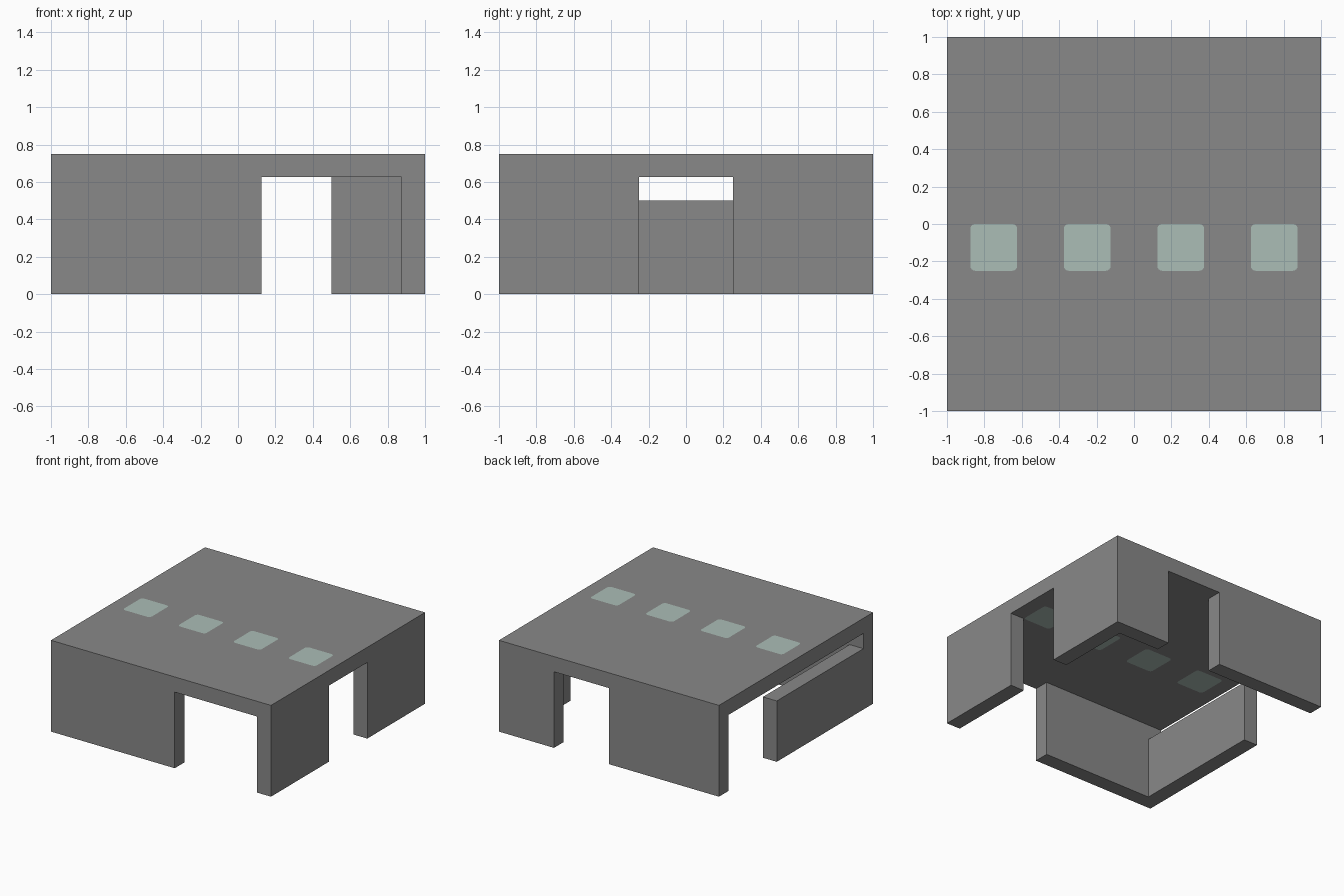
import bpy, bmesh
from mathutils import Vector

old = bpy.data.objects.get("Cube")
if old:
    bpy.data.objects.remove(old, do_unlink=True)

WALL = 0.125           # wall and roof thickness
HEIGHT = 0.75
IN = 1 - WALL          # inner face of the walls
CEIL = HEIGHT - WALL


def material(name, color):
    mat = bpy.data.materials.new(name)
    mat.use_nodes = True
    mat.diffuse_color = color
    mat.node_tree.nodes["Principled BSDF"].inputs["Base Color"].default_value = color
    return mat


concrete = material("concrete grey", (0.25, 0.25, 0.25, 1))
glass = material("pale green glass", (0.41, 0.51, 0.47, 1))


def block(name, lo, hi, mat, radius=0):
    """Box between two corners, with optional rounded upright edges."""
    lo, hi = Vector(lo), Vector(hi)
    bm = bmesh.new()
    bmesh.ops.create_cube(bm, size=1)
    for v in bm.verts:
        v.co = (lo + hi) / 2 + v.co * (hi - lo)
    if radius:
        upright = [e for e in bm.edges
                   if abs(e.verts[0].co.z - e.verts[1].co.z) > 0.01]
        bmesh.ops.bevel(bm, geom=upright, offset=radius, segments=4,
                        profile=0.5, affect='EDGES')
    mesh = bpy.data.meshes.new(name)
    bm.to_mesh(mesh)
    bm.free()
    mesh.materials.append(mat)
    obj = bpy.data.objects.new(name, mesh)
    bpy.context.collection.objects.link(obj)
    return obj


def cut(target, cutter):
    """Subtract the cutter from the target and discard the cutter."""
    cutter.hide_render = True
    mod = target.modifiers.new("cut", 'BOOLEAN')
    mod.operation = 'DIFFERENCE'
    mod.solver = 'EXACT'
    mod.object = cutter
    bpy.context.view_layer.objects.active = target
    bpy.ops.object.modifier_apply(modifier=mod.name)
    bpy.data.objects.remove(cutter, do_unlink=True)


# Building shell: walls and flat roof
shell = block("building_shell", (-1, -1, 0), (1, 1, HEIGHT), concrete)

# Room, doorways and the half-height wall on the -x side
LOW, OUT = -0.2, 1.2
openings = {
    "room": ((-IN, -IN, LOW), (IN, IN, CEIL)),
    "front_doorway": ((0.125, -OUT, LOW), (IN, -0.5, CEIL)),
    "back_doorway": ((0, 0.5, LOW), (0.5, OUT, CEIL)),
    "east_doorway": ((0.5, -0.25, LOW), (OUT, 0.25, CEIL)),
    "west_gap": ((-OUT, 0.25, LOW), (-0.5, IN, CEIL)),
    "west_window": ((-OUT, -IN, 0.5), (-0.5, 0.5, CEIL)),
}
for name, (lo, hi) in openings.items():
    cut(shell, block(name + "_cutter", lo, hi, concrete))

# Row of four skylights set flush through the roof
for i in range(4):
    x = -0.75 + i * 0.5
    a, b = (x - 0.125, -0.25), (x + 0.125, 0)
    cut(shell, block("skylight_cutter", (*a, 0.55), (*b, 0.85), concrete, 0.025))
    block(f"skylight_{i + 1}", (*a, CEIL), (*b, HEIGHT), glass, 0.025)
